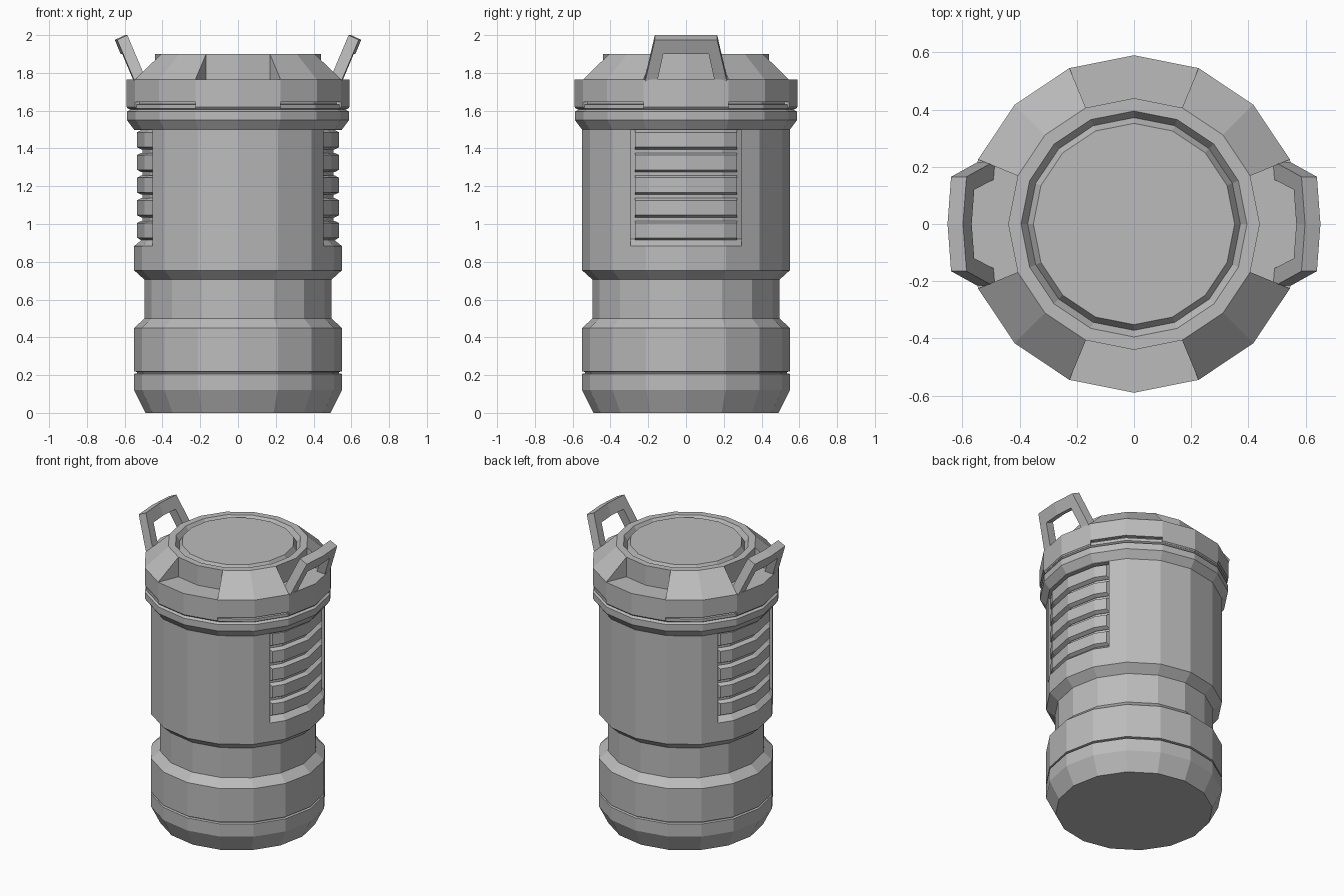
import bpy, bmesh, math

if "Cube" in bpy.data.objects:
    bpy.data.objects.remove(bpy.data.objects["Cube"])

SIDES = 16
STEP = 2 * math.pi / SIDES

grey = bpy.data.materials.new("plain_grey")
grey.diffuse_color = (0.5, 0.5, 0.5, 1)
grey.use_nodes = True
grey.node_tree.nodes["Principled BSDF"].inputs["Base Color"].default_value = grey.diffuse_color


def finish(bm, name):
    bmesh.ops.remove_doubles(bm, verts=bm.verts, dist=1e-5)
    bmesh.ops.recalc_face_normals(bm, faces=bm.faces)
    mesh = bpy.data.meshes.new(name)
    bm.to_mesh(mesh)
    bm.free()
    mesh.materials.append(grey)
    obj = bpy.data.objects.new(name, mesh)
    bpy.context.collection.objects.link(obj)
    return obj


def sweep(name, profile, start=0, count=SIDES, clip_y=None):
    """Sweep a closed (radius, z) profile around z; optionally trim to |y| < clip_y."""
    bm = bmesh.new()
    full = count == SIDES
    rings = []
    for i in range(count if full else count + 1):
        a = (start + i) * STEP
        rings.append([bm.verts.new((r * math.cos(a), r * math.sin(a), z)) for r, z in profile])
    n = len(profile)
    for i in range(count):
        a, b = rings[i], rings[(i + 1) % len(rings)]
        for j in range(n):
            k = (j + 1) % n
            if profile[j][0] == 0 and profile[k][0] == 0:
                continue
            if profile[j][0] == 0:
                bm.faces.new((a[j], b[k], a[k]))
            elif profile[k][0] == 0:
                bm.faces.new((a[j], b[j], a[k]))
            else:
                bm.faces.new((a[j], b[j], b[k], a[k]))
    if not full:
        bm.faces.new(rings[0])
        bm.faces.new(rings[-1])
    loose = [v for v in bm.verts if not v.link_faces]
    bmesh.ops.delete(bm, geom=loose, context='VERTS')
    if clip_y:
        for s in (1, -1):
            geom = bm.verts[:] + bm.edges[:] + bm.faces[:]
            cut = bmesh.ops.bisect_plane(bm, geom=geom, plane_co=(0, s * clip_y, 0),
                                         plane_no=(0, s, 0), clear_outer=True)
            edges = [e for e in cut["geom_cut"] if isinstance(e, bmesh.types.BMEdge)]
            bmesh.ops.edgeloop_fill(bm, edges=edges)
    return finish(bm, name)


# Main canister body with base groove, waist, collar and neck
body = sweep("body", [
    (0, 0), (0.49, 0), (0.55, 0.12), (0.55, 0.207), (0.535, 0.21), (0.535, 0.217), (0.55, 0.22),
    (0.55, 0.45), (0.495, 0.50), (0.495, 0.705), (0.55, 0.755), (0.55, 1.50), (0.588, 1.55),
    (0.588, 1.595), (0.57, 1.605), (0.582, 1.612), (0.582, 1.632), (0.565, 1.634),
    (0.565, 1.66), (0, 1.66)])

# Vent recesses and slats on the left and right sides
for side, first in (("right", -3), ("left", 5)):
    cutter = sweep("recess_cutter", [(0.505, 0.92), (0.65, 0.80), (0.65, 1.497), (0.505, 1.497)],
                   first, 6, 0.295)
    cutter.hide_render = True
    mod = body.modifiers.new("recess", 'BOOLEAN')
    mod.operation = 'DIFFERENCE'
    mod.solver = 'EXACT'
    mod.object = cutter
    bpy.context.view_layer.objects.active = body
    bpy.ops.object.modifier_apply(modifier=mod.name)
    bpy.data.objects.remove(cutter)
    for i in range(5):
        hi = 1.497 - 0.12 * i
        lo = hi - 0.09
        sweep(f"{side}_vent_slat_{i + 1}",
              [(0.49, lo - 0.012), (0.512, lo - 0.012), (0.535, lo), (0.535, hi - 0.012),
               (0.512, hi), (0.49, hi)], first, 6, 0.27)

# Lid band and crown with a ring groove around the top disc
sweep("lid_band", [(0, 1.645), (0.59, 1.645), (0.59, 1.765), (0, 1.765)])
sweep("lid_crown", [(0, 1.76), (0.44, 1.76), (0.44, 1.90), (0.395, 1.90), (0.372, 1.865),
                    (0.352, 1.90), (0, 1.90)])

# Skirt tabs under the band and sloped wedges between the four notches
for q in range(4):
    sweep(f"lid_skirt_{q + 1}", [(0.55, 1.612), (0.584, 1.612), (0.59, 1.62), (0.59, 1.65),
                                 (0.55, 1.65)], 4 * q - 1, 2)
    sweep(f"lid_wedge_{q + 1}", [(0.42, 1.76), (0.59, 1.765), (0.44, 1.90), (0.42, 1.90)],
          4 * q + 1, 2)

# Outward leaning handles: trapezoid frames with a slight bend at the middle
OUTER = [(-0.22, 0), (-0.165, 1), (0, 1), (0.165, 1), (0.22, 0)]
INNER = [(-0.155, 0), (-0.12, 0.68), (0, 0.68), (0.12, 0.68), (0.155, 0)]


def handle(name, s):
    bm = bmesh.new()

    def row(path, x0, z0, x1, z1):
        return [bm.verts.new((s * (x0 + (x1 - x0) * t - 0.075 * abs(y)), y, z0 + (z1 - z0) * t))
                for y, t in path]
    out_face = (0.557, 1.74, 0.652, 1.975)
    in_face = (0.503, 1.765, 0.598, 2.0)
    loops = [row(OUTER, *out_face), row(OUTER, *in_face),
             row(INNER, *in_face), row(INNER, *out_face)]
    for k in range(4):
        a, b = loops[k], loops[(k + 1) % 4]
        for i in range(4):
            bm.faces.new((a[i], a[i + 1], b[i + 1], b[i]))
    for i in (0, 4):
        bm.faces.new([l[i] for l in loops])
    return finish(bm, name)


handle("right_handle", 1)
handle("left_handle", -1)
